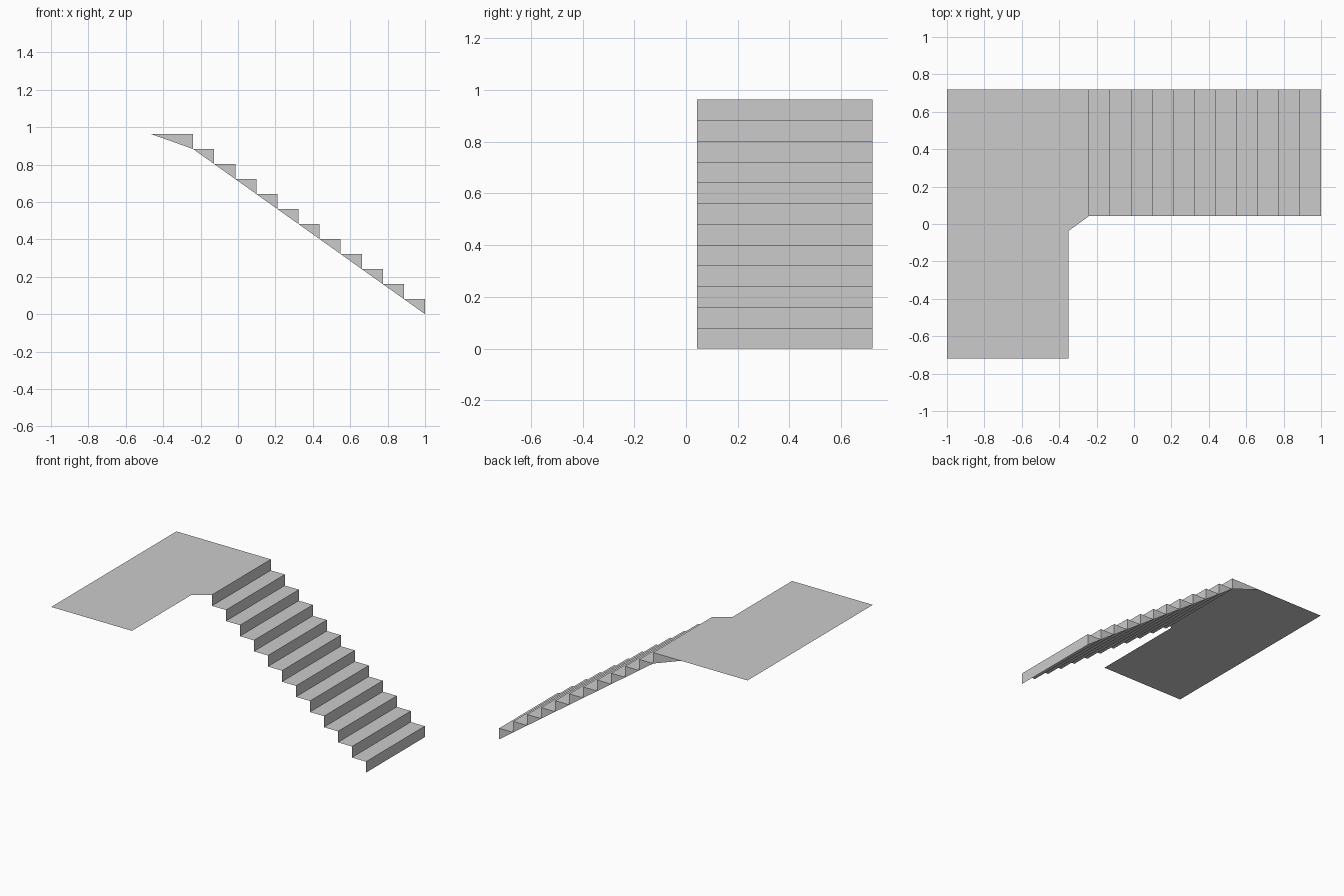
import bpy

if "Cube" in bpy.data.objects:
    bpy.data.objects.remove(bpy.data.objects["Cube"])

STEPS = 12                     # risers, the last one meets the landing
TOP = 0.963
RISE = TOP / STEPS
LANDING_X = -0.24
GOING = (1.0 - LANDING_X) / (STEPS - 1)
Y_FRONT, Y_BACK = 0.043, 0.72


def sheet(name, verts, faces):
    mesh = bpy.data.meshes.new(name)
    mesh.from_pydata(verts, [], faces)
    obj = bpy.data.objects.new(name, mesh)
    bpy.context.collection.objects.link(obj)
    return obj


# Stair flight: zigzag profile swept across the width
profile = []
for i in range(STEPS):
    x = 1.0 - i * GOING
    profile += [(x, i * RISE), (x, (i + 1) * RISE)]
verts = [(x, y, z) for x, z in profile for y in (Y_FRONT, Y_BACK)]
faces = [(2 * i, 2 * i + 1, 2 * i + 3, 2 * i + 2) for i in range(len(profile) - 1)]
sheet("stair_flight", verts, faces)

# Triangular side closures along the back edge, the top one is longer
verts, faces = [], []
for i in range(STEPS):
    x = 1.0 - i * GOING
    depth = GOING if i < STEPS - 1 else 0.225
    faces.append((len(verts), len(verts) + 2, len(verts) + 1))
    verts += [(x, Y_BACK, i * RISE), (x, Y_BACK, (i + 1) * RISE),
              (x - depth, Y_BACK, (i + 1) * RISE)]
sheet("back_side_triangles", verts, faces)

# L-shaped thin landing with a chamfered inner corner
outline = [(-1, -0.72), (-0.35, -0.72), (-0.35, -0.037),
           (LANDING_X, Y_FRONT), (LANDING_X, Y_BACK), (-1, Y_BACK)]
sheet("landing", [(x, y, TOP) for x, y in outline], [tuple(range(6))])
